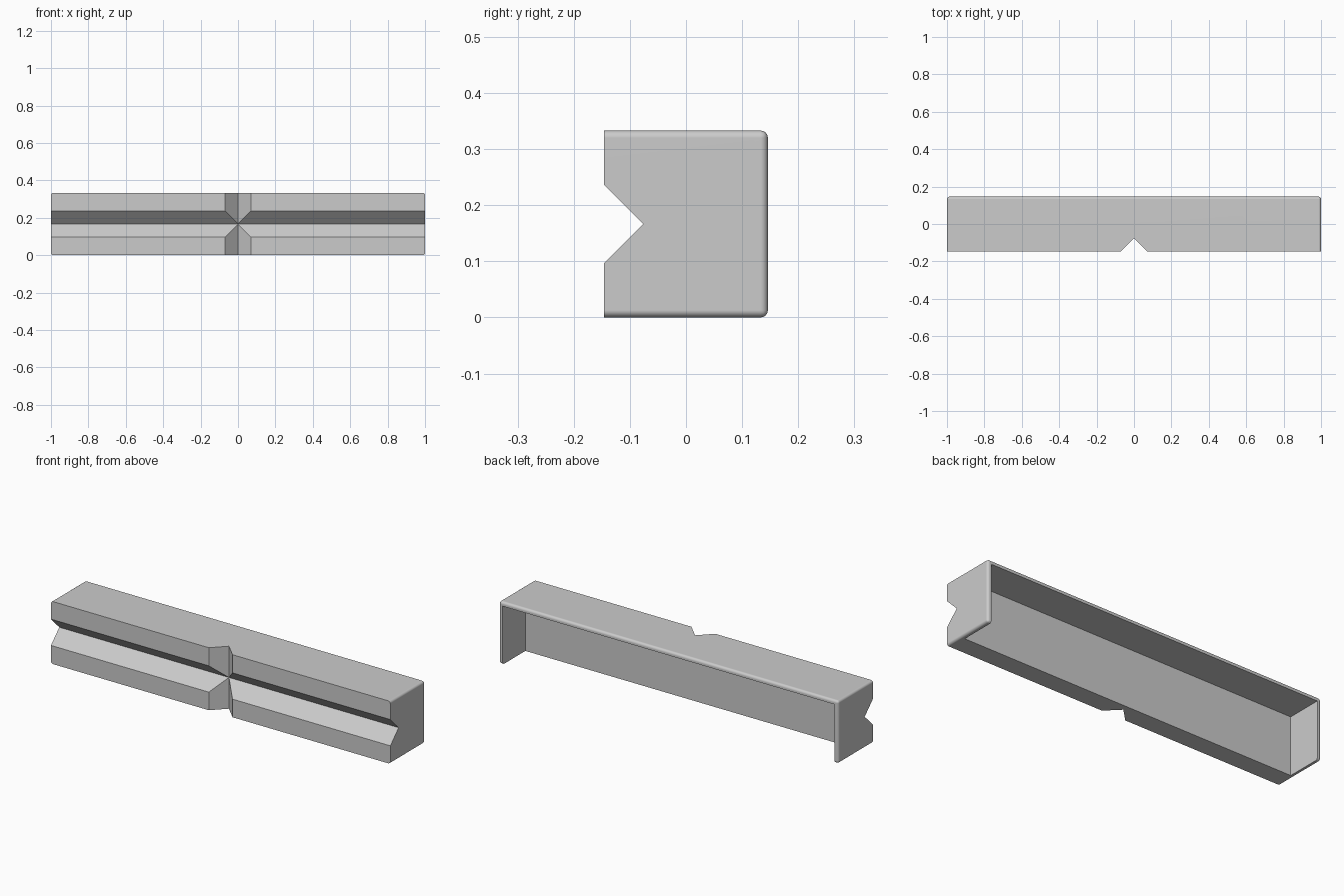
import bpy, bmesh, math
from mathutils import Matrix, Vector

old = bpy.data.objects.get("Cube")
if old:
    bpy.data.objects.remove(old, do_unlink=True)

HEIGHT = 0.333
FRONT, BACK = -0.146, 0.146
WALL = 0.022          # thickness of the top and end walls
FLOOR = -0.045        # pocket floor
GROOVE = 0.07         # groove depth and half width


def box(name, low, high, turn=None):
    """Box between two corners, optionally turned about its centre."""
    low, high = Vector(low), Vector(high)
    size = Matrix.Diagonal((*(high - low), 1))
    place = Matrix.Translation((low + high) / 2)
    mesh = bpy.data.meshes.new(name)
    bm = bmesh.new()
    bmesh.ops.create_cube(bm, size=1, matrix=place @ (turn or Matrix()) @ size)
    bm.to_mesh(mesh)
    bm.free()
    obj = bpy.data.objects.new(name, mesh)
    bpy.context.collection.objects.link(obj)
    return obj


# Jaw block with rounded back and end edges; the front edges stay sharp
jaw = box("jaw_cover", (-1, FRONT, 0), (1, BACK, HEIGHT))
bm = bmesh.new()
bm.from_mesh(jaw.data)
rounded = [e for e in bm.edges if any(v.co.y > 0 for v in e.verts)]
bmesh.ops.bevel(bm, geom=rounded, offset=0.013, segments=4, profile=0.5,
                affect='EDGES', clamp_overlap=True)
bm.to_mesh(jaw.data)
bm.free()

# Cutters: pocket open at the back and bottom, and two crossing V grooves
side = GROOVE / math.sqrt(2)
mid = HEIGHT / 2
cutters = [
    box("pocket_cutter", (-1 + WALL, FLOOR, -0.2), (1 - WALL, 0.4, HEIGHT - WALL)),
    box("long_groove_cutter", (-1.2, FRONT - side, mid - side),
        (1.2, FRONT + side, mid + side), Matrix.Rotation(math.pi / 4, 4, 'X')),
    box("upright_groove_cutter", (-side, FRONT - side, -0.2),
        (side, FRONT + side, 0.6), Matrix.Rotation(math.pi / 4, 4, 'Z')),
]
bpy.ops.object.select_all(action='DESELECT')
jaw.select_set(True)
bpy.context.view_layer.objects.active = jaw
for cutter in cutters:
    cutter.hide_render = True
    cut = jaw.modifiers.new(cutter.name, 'BOOLEAN')
    cut.operation = 'DIFFERENCE'
    cut.solver = 'EXACT'
    cut.object = cutter
    bpy.ops.object.modifier_apply(modifier=cut.name)
    bpy.data.objects.remove(cutter, do_unlink=True)

# Grey finish, smooth only across the rounded edges
grey = bpy.data.materials.new("light_grey")
grey.use_nodes = True
colour = (0.6, 0.6, 0.6, 1)
grey.diffuse_color = colour
grey.node_tree.nodes["Principled BSDF"].inputs["Base Color"].default_value = colour
jaw.data.materials.clear()
jaw.data.materials.append(grey)
bpy.ops.object.shade_smooth_by_angle(angle=math.radians(35))
weighted = jaw.modifiers.new("flat_face_normals", 'WEIGHTED_NORMAL')
weighted.keep_sharp = True
